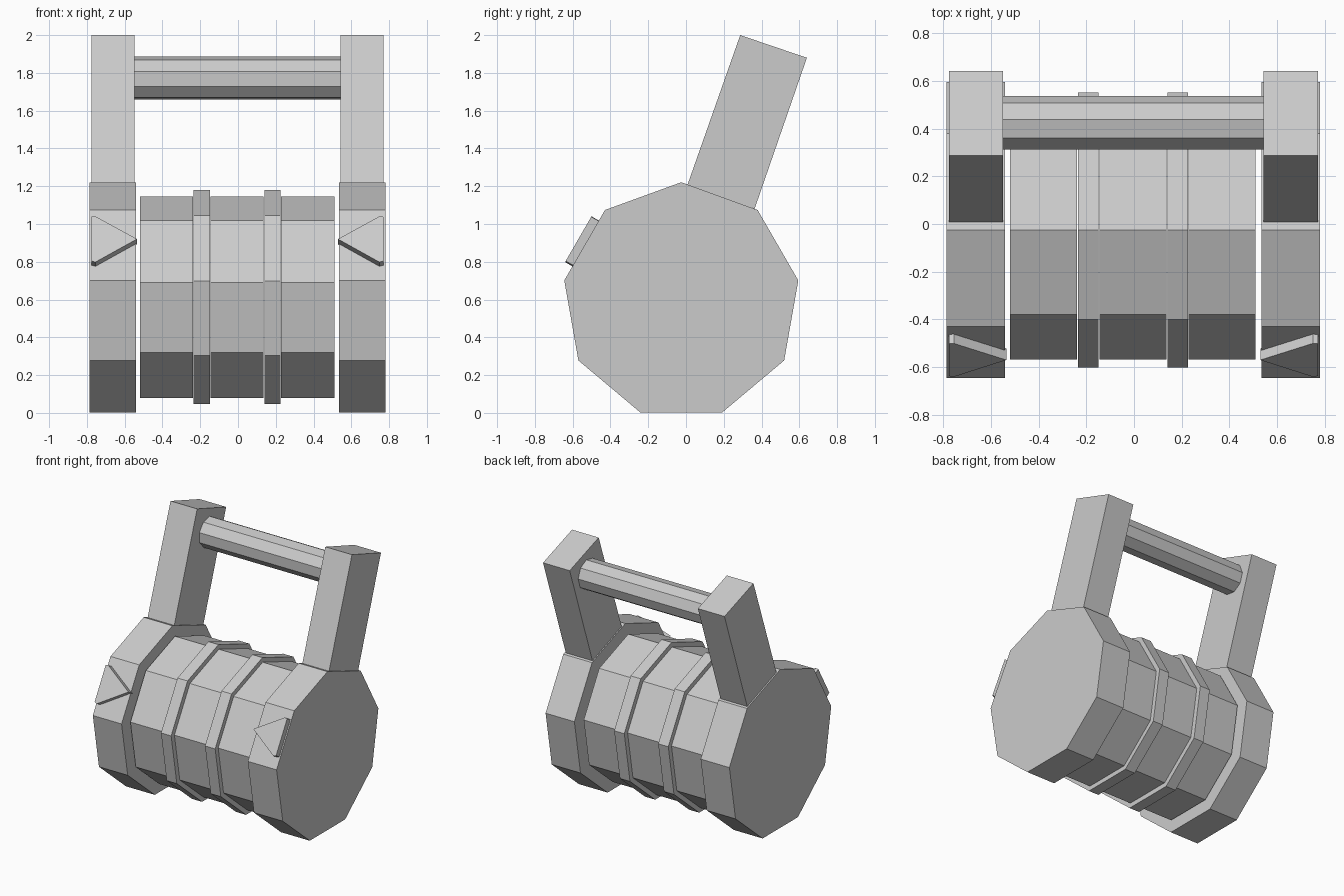
import bpy, bmesh
from math import sin, cos, radians

if "Cube" in bpy.data.objects:
    bpy.data.objects.remove(bpy.data.objects["Cube"])

CX = -0.003            # mirror plane in x
CY, CZ = -0.025, 0.592  # drum axis


def make(name, rings):
    """Closed solid from two matching end outlines."""
    bm = bmesh.new()
    a, b = [[bm.verts.new(p) for p in r] for r in rings]
    n = len(a)
    bm.faces.new(a)
    bm.faces.new(b[::-1])
    for i in range(n):
        j = (i + 1) % n
        bm.faces.new((a[j], a[i], b[i], b[j]))
    bmesh.ops.recalc_face_normals(bm, faces=bm.faces)
    me = bpy.data.meshes.new(name)
    bm.to_mesh(me)
    bm.free()
    ob = bpy.data.objects.new(name, me)
    bpy.context.collection.objects.link(ob)
    return ob


def prism(name, profile, x0, x1):
    """Extrude a (y, z) profile along x."""
    return make(name, [[(x, y, z) for y, z in profile] for x in (x0, x1)])


def nonagon(cy, cz, r, start):
    return [(cy + r * cos(radians(start + 40 * k)),
             cz + r * sin(radians(start + 40 * k))) for k in range(9)]


# Drum: three segments separated by two raised rings
drum = nonagon(CY, CZ + 0.004, 0.55, 10)
for i, (a, b) in enumerate([(-0.52, -0.238), (-0.145, 0.136), (0.228, 0.51)]):
    prism(f"drum_segment_{i + 1}", drum, a, b)
ring = nonagon(CY, CZ + 0.004, 0.585, 10)
for i, x in enumerate((-0.192, 0.183)):
    prism(f"drum_ring_{i + 1}", ring, x - 0.043, x + 0.043)

# Handle bar
prism("handle_bar", nonagon(0.422, 1.772, 0.115, 2), -0.548, 0.545)

disc = nonagon(CY, CZ, 0.629, 10)
arm = [(0.287, 2.0), (0.64, 1.88), (0.363, 1.08), (0.008, 1.208)]
# Arrow outline: (distance from centre, position up the slanted face)
arrow = [(0.532, 0.0), (0.752, 0.139), (0.773, 0.136),
         (0.773, -0.134), (0.752, -0.141)]

for side, s in (("left", -1), ("right", 1)):
    # End discs and handle arms
    prism(f"end_disc_{side}", disc, CX + s * 0.538, CX + s * 0.783)
    prism(f"handle_arm_{side}", arm, CX + s * 0.546, CX + s * 0.773)
    # Arrow plates on the upper front face of each disc
    nx, nz = cos(radians(150)), sin(radians(150))
    make(f"arrow_plate_{side}",
         [[(CX + s * u, CY + d * nx + (v + 0.012) * nz,
            CZ + d * nz - (v + 0.012) * nx) for u, v in arrow]
          for d in (0.58, 0.636)])
